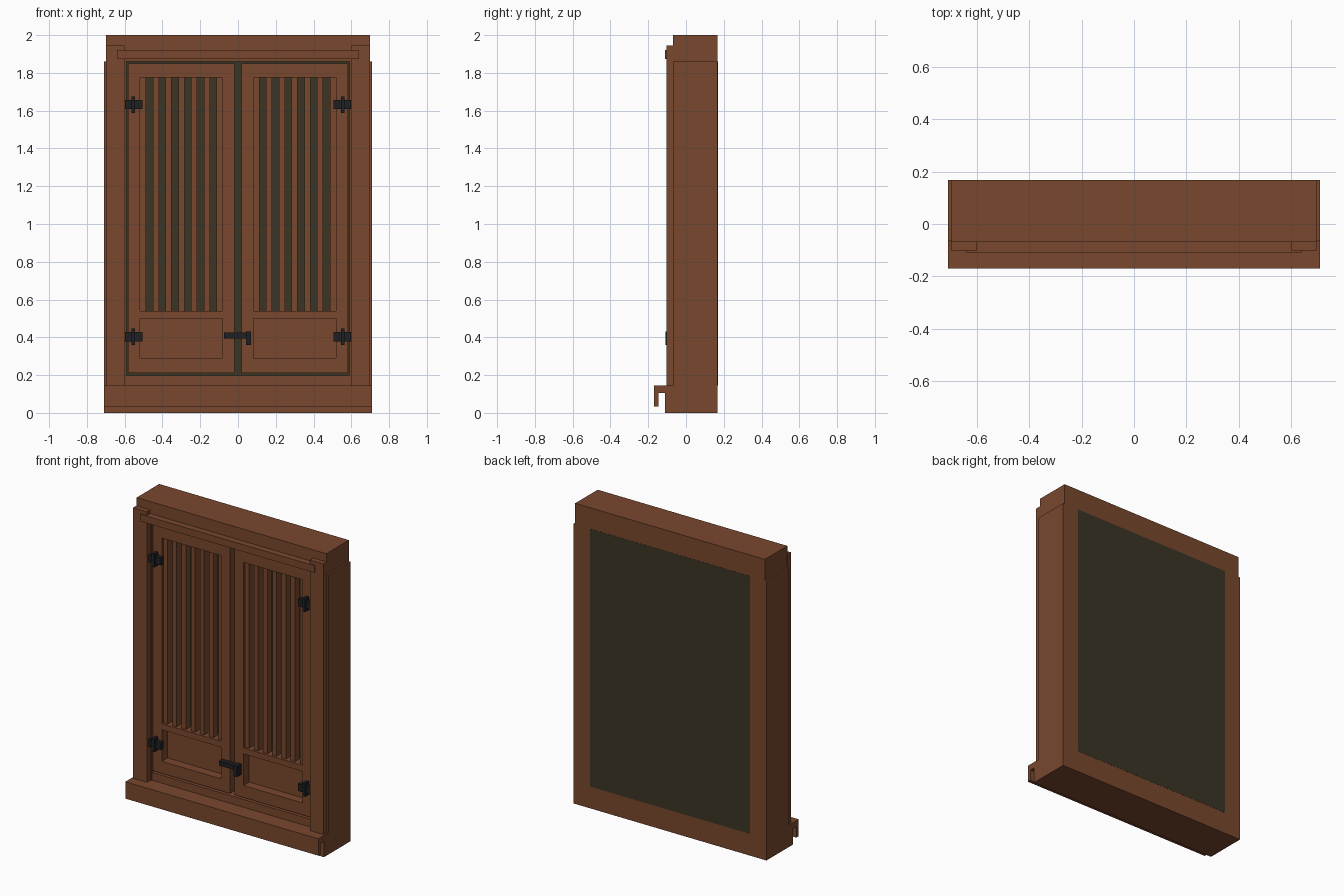
import bpy

cube = bpy.data.objects.get("Cube")
if cube:
    bpy.data.objects.remove(cube, do_unlink=True)


def make_material(name, rgb):
    mat = bpy.data.materials.new(name)
    mat.use_nodes = True
    mat.diffuse_color = (*rgb, 1)
    mat.node_tree.nodes["Principled BSDF"].inputs["Base Color"].default_value = (*rgb, 1)
    return mat


WOOD = make_material("brown_wood", (0.19, 0.064, 0.027))
BACKING = make_material("dark_olive_backing", (0.045, 0.036, 0.018))
IRON = make_material("black_iron", (0.013, 0.014, 0.016))


def box(name, x, y, z, mat=WOOD):
    """Box spanning the given (low, high) ranges."""
    bpy.ops.mesh.primitive_cube_add(size=1, location=[sum(r) / 2 for r in (x, y, z)])
    obj = bpy.context.object
    obj.name = name
    obj.scale = [abs(r[1] - r[0]) for r in (x, y, z)]
    bpy.ops.object.transform_apply(location=False, rotation=False, scale=True)
    obj.data.materials.append(mat)
    return obj


def pair(name, x, y, z, mat=WOOD):
    """The same box on both sides of the centre line."""
    box("left_" + name, x, y, z, mat)
    box("right_" + name, (-x[1], -x[0]), y, z, mat)


FRONT, BACK = -0.065, 0.168
DOOR = (-0.06, 0.02)
WIDTH = (-0.71, 0.71)

# Outer frame
pair("post", (0.59, 0.71), (FRONT, BACK), (0.145, 1.86))
pair("post_trim", (0.60, 0.70), (-0.102, FRONT), (0.145, 1.945))
box("top_beam", (-0.698, 0.698), (-0.068, BACK), (1.86, 2.0))
box("top_bar", (-0.64, 0.64), (-0.11, FRONT), (1.873, 1.92))
box("back_panel", (-0.59, 0.59), (0.14, BACK + 0.001), (0.145, 1.86), BACKING)

# Base and overhanging sill
box("base_beam", WIDTH, (-0.11, BACK), (0, 0.145))
box("sill_overhang", WIDTH, (-0.17, -0.11), (0.105, 0.145))
box("sill_lip", WIDTH, (-0.17, -0.145), (0.033, 0.105))
box("threshold", (-0.59, 0.59), DOOR, (0.145, 0.197))

# Doors: stiles, rails and lower panel
INNER, OUTER = 0.082, 0.518
OPENING = (INNER, OUTER)
pair("door_outer_stile", (OUTER, 0.583), DOOR, (0.21, 1.85))
pair("door_inner_stile", (0.018, INNER), DOOR, (0.21, 1.85))
pair("door_top_rail", OPENING, DOOR, (1.775, 1.85))
pair("door_middle_rail", OPENING, DOOR, (0.50, 0.54))
pair("door_bottom_rail", OPENING, DOOR, (0.21, 0.29))
pair("door_lower_panel", OPENING, (0, 0.015), (0.29, 0.50))

# Upright slats
COUNT, SLAT = 7, 0.031
pitch = (OUTER - INNER - SLAT) / (COUNT - 1)
for i in range(COUNT):
    x = INNER + i * pitch
    pair(f"door_slat_{i + 1}", (x, x + SLAT), (-0.045, 0.005), (0.54, 1.775))

# Hinges
for label, z in (("lower", 0.403), ("upper", 1.632)):
    pair(label + "_hinge_plate", (0.505, 0.597), (-0.09, -0.06), (z - 0.024, z + 0.024), IRON)
    pair(label + "_hinge_pin", (0.545, 0.565), (-0.1, -0.06), (z - 0.044, z + 0.044), IRON)

# Latch
box("latch_bar", (-0.075, 0.065), (-0.095, -0.06), (0.395, 0.425), IRON)
box("latch_handle", (0.042, 0.068), (-0.108, -0.06), (0.36, 0.43), IRON)
